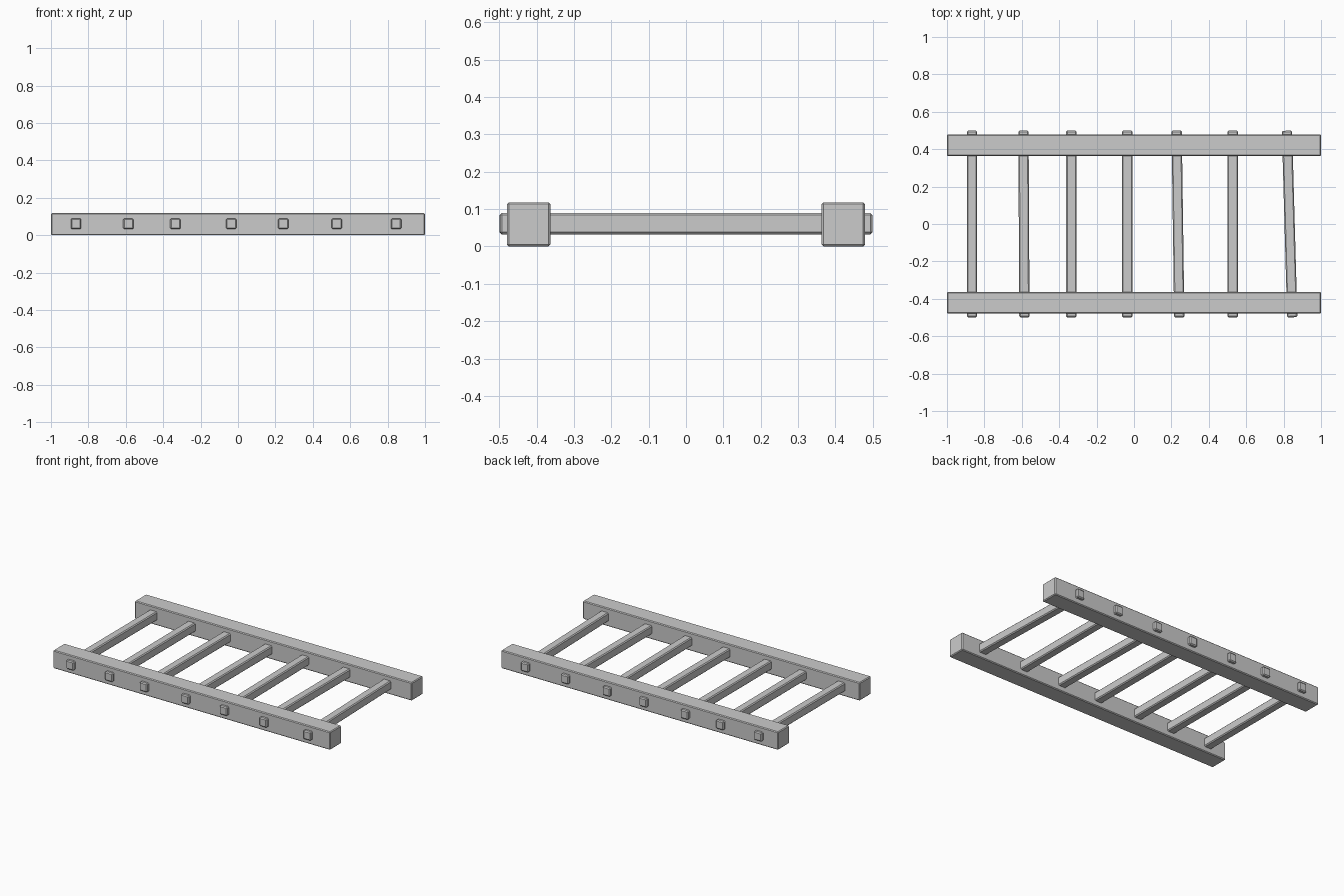
import bpy, math

if "Cube" in bpy.data.objects:
    bpy.data.objects.remove(bpy.data.objects["Cube"])


def beam(name, size, loc, rot_z=0.0, bevel=0.006):
    """Box with narrow chamfered edges."""
    bpy.ops.mesh.primitive_cube_add(size=1, location=loc, rotation=(0, 0, rot_z))
    ob = bpy.context.object
    ob.name = name
    ob.scale = size
    bpy.ops.object.transform_apply(location=False, rotation=False, scale=True)
    mod = ob.modifiers.new("chamfer", "BEVEL")
    mod.width = bevel
    mod.segments = 1
    return ob


# Two long side rails
for name, side in (("front_rail", -1), ("back_rail", 1)):
    beam(name, (2.0, 0.116, 0.118), (0, side * 0.421, 0.059), bevel=0.005)

# Unevenly spaced rungs passing through the rails: (x at front end, x at back end)
rungs = [(-0.866, -0.866), (-0.586, -0.591), (-0.335, -0.335), (-0.036, -0.036),
         (0.242, 0.228), (0.528, 0.528), (0.846, 0.818)]
for i, (xf, xb) in enumerate(rungs):
    beam(f"rung_{i + 1}", (0.055, 0.998, 0.057), ((xf + xb) / 2, 0, 0.061),
         rot_z=math.atan2(xf - xb, 1.0))
